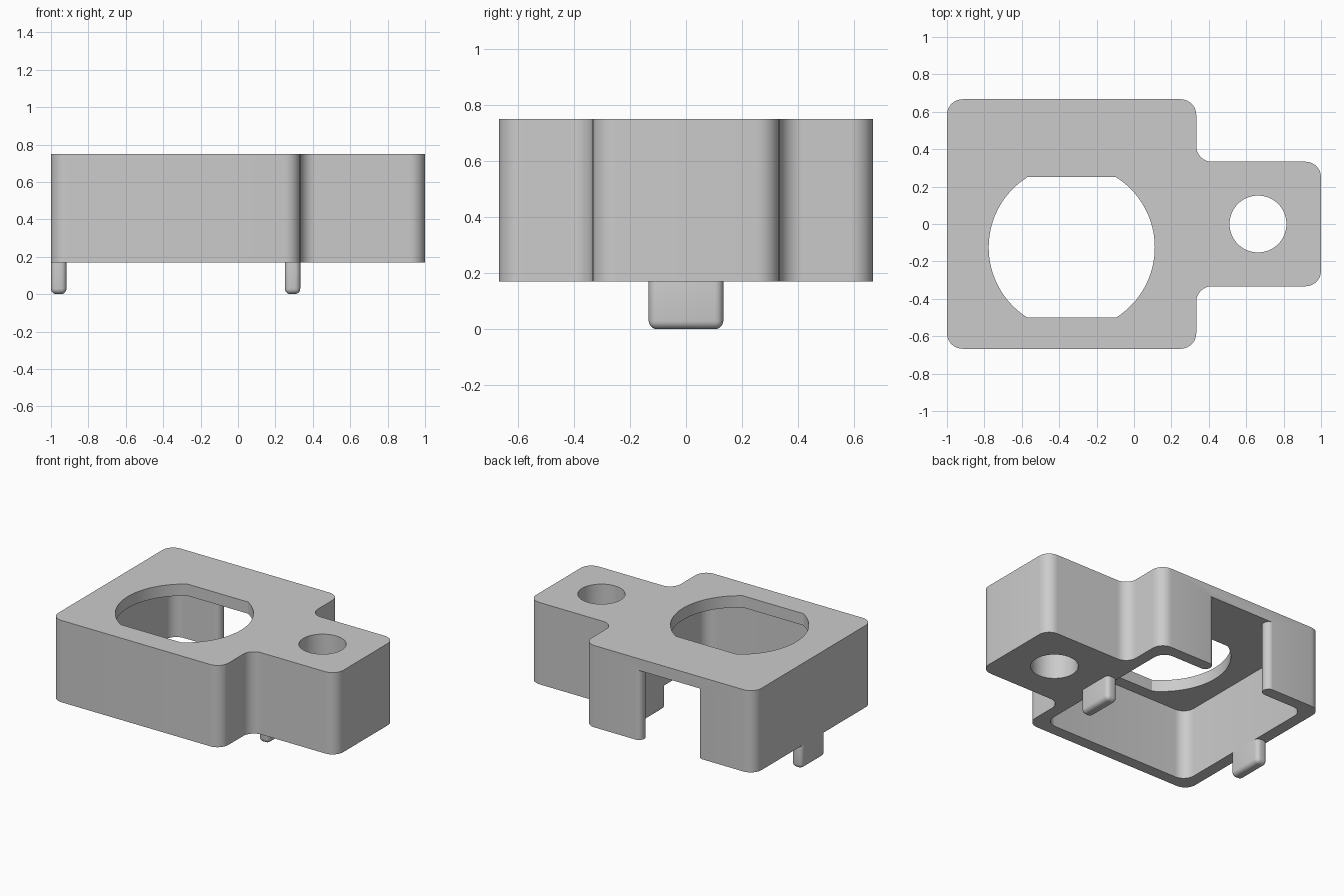
import bpy
import bmesh
import math
from mathutils import Vector

default_cube = bpy.data.objects.get("Cube")
if default_cube:
    bpy.data.objects.remove(default_cube, do_unlink=True)

GREY = (0.6, 0.6, 0.6, 1.0)
grey = bpy.data.materials.new("grey_plastic")
grey.use_nodes = True
grey.diffuse_color = GREY
grey.node_tree.nodes["Principled BSDF"].inputs["Base Color"].default_value = GREY

BOTTOM, CEILING, TOP = 0.17, 0.667, 0.75
CORNER = 0.083
WALL = 0.083
HALF_DEPTH = 0.667


def rounded(points, steps=8):
    """Fillet a polygon given as (x, y, radius) corners."""
    result = []
    for i, (x, y, r) in enumerate(points):
        p = Vector((x, y))
        if r == 0:
            result.append(p)
            continue
        a = (Vector(points[i - 1][:2]) - p).normalized()
        b = (Vector(points[(i + 1) % len(points)][:2]) - p).normalized()
        # right-angled corners: the arc centre lies one radius along both sides
        centre = p + (a + b) * r
        for k in range(steps + 1):
            t = math.pi / 2 * k / steps
            result.append(centre - b * r * math.cos(t) - a * r * math.sin(t))
    return result


def prism(name, outline, z0, z1):
    """Extrude a 2D outline between two heights."""
    bm = bmesh.new()
    face = bm.faces.new([bm.verts.new((p[0], p[1], z0)) for p in outline])
    grown = bmesh.ops.extrude_face_region(bm, geom=[face])
    top = [v for v in grown["geom"] if isinstance(v, bmesh.types.BMVert)]
    bmesh.ops.translate(bm, verts=top, vec=(0, 0, z1 - z0))
    bmesh.ops.recalc_face_normals(bm, faces=bm.faces)
    mesh = bpy.data.meshes.new(name)
    bm.to_mesh(mesh)
    bm.free()
    obj = bpy.data.objects.new(name, mesh)
    bpy.context.collection.objects.link(obj)
    mesh.materials.append(grey)
    return obj


def apply_modifier(obj, mod):
    bpy.ops.object.select_all(action="DESELECT")
    obj.select_set(True)
    bpy.context.view_layer.objects.active = obj
    bpy.ops.object.modifier_apply(modifier=mod.name)


def cut(obj, cutter):
    mod = obj.modifiers.new("cut", "BOOLEAN")
    mod.operation = "DIFFERENCE"
    mod.solver = "EXACT"
    mod.object = cutter
    apply_modifier(obj, mod)
    bpy.data.objects.remove(cutter, do_unlink=True)


def smooth(obj):
    bpy.ops.object.select_all(action="DESELECT")
    obj.select_set(True)
    bpy.context.view_layer.objects.active = obj
    bpy.ops.object.shade_smooth_by_angle(angle=math.radians(30))


def arc(cx, cy, r, start, end, steps):
    return [(cx + r * math.cos(start + (end - start) * k / steps),
             cy + r * math.sin(start + (end - start) * k / steps))
            for k in range(steps + 1)]


# Housing: wide block with a narrower arm
EDGE, ARM = 0.333, 0.333
half = [(1, ARM), (EDGE, ARM), (EDGE, HALF_DEPTH), (-1, HALF_DEPTH)]
corners = half + [(x, -y) for x, y in reversed(half)]
housing = prism("housing", rounded([(x, y, CORNER) for x, y in corners]), BOTTOM, TOP)

# Hollow underside, open through the back between two round-ended walls
x0, x1 = -1 + WALL, EDGE - WALL
inner, outer = HALF_DEPTH - WALL, HALF_DEPTH + 0.0005
gap0, gap1 = -0.556, -0.111
end_r = WALL / 2 - 0.0005
flare = 0.1
cavity = [
    (x0, -inner, CORNER), (x1, -inner, CORNER), (x1, inner, CORNER),
    (gap1, inner, end_r), (gap1, outer, end_r), (gap1 + flare, outer, 0),
    (gap1 + flare, outer + flare, 0), (gap0 - flare, outer + flare, 0),
    (gap0 - flare, outer, 0), (gap0, outer, end_r), (gap0, inner, end_r),
    (x0, inner, CORNER),
]
cut(housing, prism("cavity_cutter", rounded(cavity), BOTTOM - 0.1, CEILING))

# Large opening: circle with flat front and back
R, FLAT = 0.444, 0.375
a = math.asin(FLAT / R)
hole = arc(-EDGE, -0.125, R, -a, a, 32) + arc(-EDGE, -0.125, R, math.pi - a, math.pi + a, 32)
cut(housing, prism("opening_cutter", hole, CEILING - 0.1, TOP + 0.1))

# Round hole through the arm
cut(housing, prism("arm_hole_cutter", arc(0.663, 0, 0.152, 0, math.tau, 64)[:-1],
                   BOTTOM - 0.1, TOP + 0.1))
smooth(housing)

# Locating tabs under the two side walls
for name, left in (("right_tab", -1), ("left_tab", EDGE - WALL)):
    right = left + WALL
    box = [(left, -0.133), (right, -0.133), (right, 0.133), (left, 0.133)]
    tab = prism(name, box, 0, BOTTOM + 0.04)
    bevel = tab.modifiers.new("bevel", "BEVEL")
    bevel.width = 0.03
    bevel.segments = 5
    apply_modifier(tab, bevel)
    smooth(tab)
